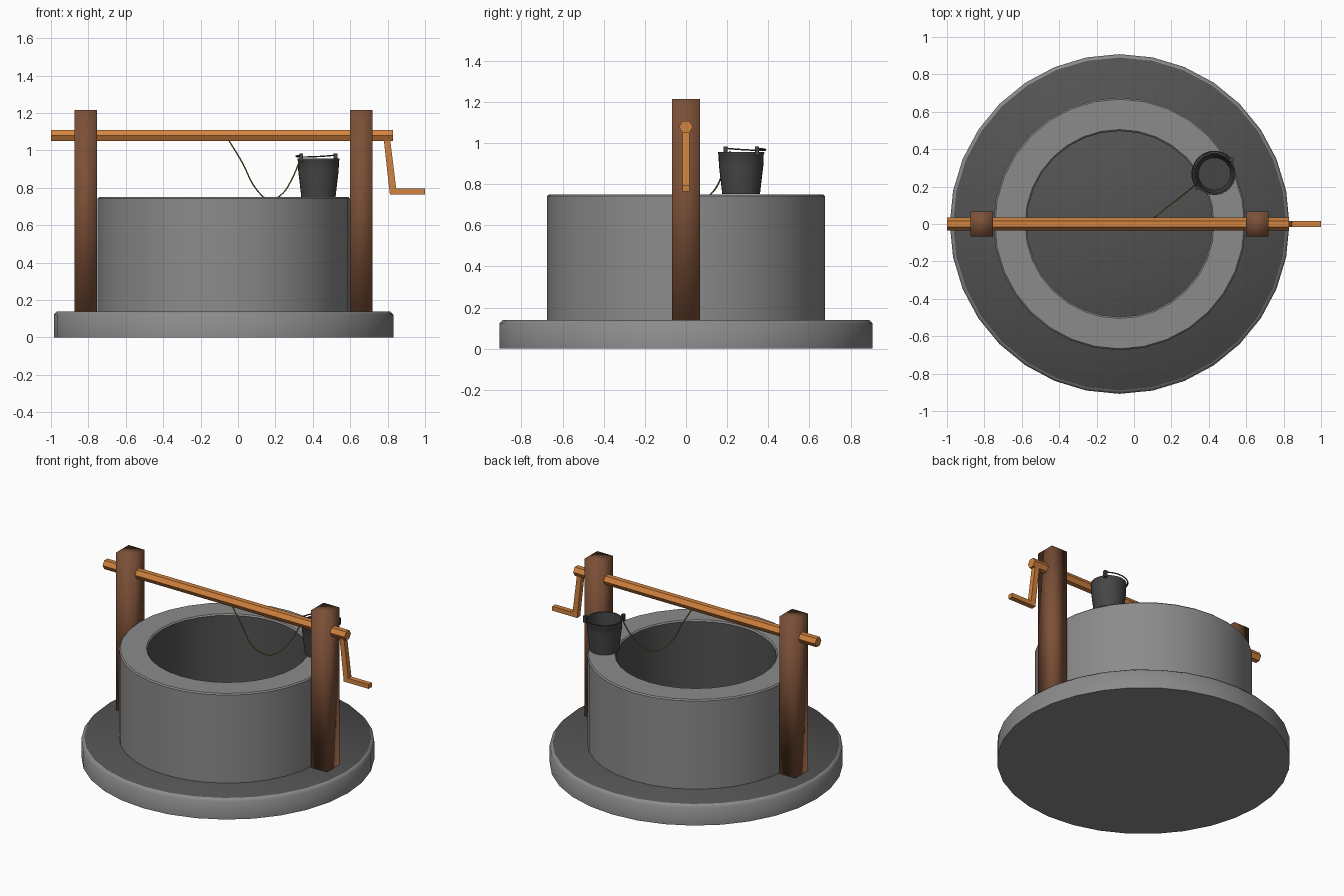
import bpy, bmesh
from math import sin, cos, pi, atan2, radians
from mathutils import Vector

if "Cube" in bpy.data.objects:
    bpy.data.objects.remove(bpy.data.objects["Cube"])


def material(name, r, g, b):
    m = bpy.data.materials.new(name)
    m.use_nodes = True
    m.diffuse_color = (r, g, b, 1)
    m.node_tree.nodes["Principled BSDF"].inputs["Base Color"].default_value = (r, g, b, 1)
    return m


STONE = material("stone grey", 0.26, 0.26, 0.26)
DARK = material("dark grey", 0.085, 0.085, 0.085)
BROWN = material("brown wood", 0.2, 0.08, 0.038)
ORANGE = material("orange wood", 0.65, 0.23, 0.05)
IRON = material("bucket iron", 0.06, 0.06, 0.06)
ROPE = material("rope yellow", 0.28, 0.2, 0.04)


def finish(name, bm, mats, angle=None):
    """Turn a bmesh into an object; angle is the smoothing limit in degrees."""
    bmesh.ops.recalc_face_normals(bm, faces=bm.faces)
    me = bpy.data.meshes.new(name)
    bm.to_mesh(me)
    bm.free()
    for m in mats:
        me.materials.append(m)
    ob = bpy.data.objects.new(name, me)
    bpy.context.collection.objects.link(ob)
    if angle is not None:
        bpy.ops.object.select_all(action='DESELECT')
        ob.select_set(True)
        bpy.context.view_layer.objects.active = ob
        if angle >= 180:
            bpy.ops.object.shade_smooth()
        else:
            bpy.ops.object.shade_smooth_by_angle(angle=radians(angle))
    return ob


def lathe(profile, center, sides, closed=False):
    """Spin (radius, z) points about a vertical axis; open ends are capped."""
    bm = bmesh.new()
    rings = [[bm.verts.new((center[0] + r * cos(2 * pi * i / sides),
                            center[1] + r * sin(2 * pi * i / sides), z))
              for i in range(sides)] for r, z in profile]
    pairs = list(zip(rings, rings[1:]))
    if closed:
        pairs.append((rings[-1], rings[0]))
    for a, b in pairs:
        for i in range(sides):
            j = (i + 1) % sides
            bm.faces.new((a[i], a[j], b[j], b[i]))
    if not closed:
        bm.faces.new(rings[0])
        bm.faces.new(rings[-1])
    return bm


def box(size, center):
    bm = bmesh.new()
    bmesh.ops.create_cube(bm, size=1)
    bmesh.ops.scale(bm, vec=size, verts=bm.verts)
    bmesh.ops.translate(bm, vec=center, verts=bm.verts)
    return bm


def tube(name, points, radius, mat):
    """Thin round cord through smooth points."""
    cu = bpy.data.curves.new(name, 'CURVE')
    cu.dimensions = '3D'
    cu.bevel_depth = radius
    cu.bevel_resolution = 1
    cu.resolution_u = 6
    sp = cu.splines.new('BEZIER')
    sp.bezier_points.add(len(points) - 1)
    for bp, p in zip(sp.bezier_points, points):
        bp.co = p
        bp.handle_left_type = bp.handle_right_type = 'AUTO'
    cu.materials.append(mat)
    ob = bpy.data.objects.new(name, cu)
    bpy.context.collection.objects.link(ob)
    return ob


CENTER = (-0.077, 0)

# Round base slab with a dark top
bm = lathe([(0.908, 0), (0.908, 0.122), (0.89, 0.14)], CENTER, 32)
for f in bm.faces:
    f.material_index = int(f.calc_center_median().z > 0.139)
finish("base_slab", bm, [STONE, DARK], 50)

# Ring wall, dark on the inside
bm = lathe([(0.675, 0.14), (0.675, 0.742), (0.667, 0.75),
            (0.505, 0.75), (0.497, 0.742), (0.497, 0.14)], CENTER, 32, closed=True)
for f in bm.faces:
    c = f.calc_center_median() - Vector((*CENTER, 0))
    f.material_index = int(c.xy.length < 0.498 and c.z < 0.741)
finish("well_wall", bm, [STONE, DARK], 40)

# Two posts
for name, x in (("right_post", -0.815), ("left_post", 0.66)):
    finish(name, box((0.12, 0.135, 1.075), (x, 0, 0.6775)), [BROWN], 180)

# Six-sided winding beam
bm = bmesh.new()
ends = [[bm.verts.new((x, 0.034 * cos(k * pi / 3), 1.079 + 0.034 * sin(k * pi / 3)))
         for k in range(6)] for x in (-1, 0.83)]
for k in range(6):
    j = (k + 1) % 6
    bm.faces.new((ends[0][k], ends[0][j], ends[1][j], ends[1][k]))
for e in ends:
    bm.faces.new(e)
finish("winding_beam", bm, [ORANGE])

# Bent crank: a flat outline with thickness
upper = [(0.812, 1.07), (0.846, 0.795), (1.0, 0.795)]
lower = [(0.778, 1.07), (0.812, 0.765), (1.0, 0.765)]
bm = bmesh.new()
rows = [[bm.verts.new((x, -0.017, z)) for x, z in line] for line in (upper, lower)]
faces = [bm.faces.new((rows[0][i], rows[0][i + 1], rows[1][i + 1], rows[1][i]))
         for i in range(2)]
ext = bmesh.ops.extrude_face_region(bm, geom=faces, use_keep_orig=True)
bmesh.ops.translate(bm, vec=(0, 0.034, 0),
                    verts=[g for g in ext["geom"] if isinstance(g, bmesh.types.BMVert)])
finish("crank_handle", bm, [ORANGE])

# Hollow bucket with a rolled rim
BUCKET = Vector((0.43, 0.268, 0))
bm = lathe([(0.092, 0.752), (0.096, 0.79), (0.108, 0.89), (0.11, 0.945), (0.113, 0.95),
            (0.112, 0.957), (0.104, 0.955), (0.1, 0.89), (0.086, 0.765)], BUCKET, 32)
finish("bucket", bm, [IRON], 40)

# Bucket ears and the handle lying over to one side
turn = atan2(0.155, 0.185)
for name, side in (("bucket_ear_right", -1), ("bucket_ear_left", 1)):
    p = BUCKET + 0.119 * side * Vector((cos(turn), sin(turn), 0))
    finish(name, box((0.02, 0.02, 0.045), (p.x, p.y, 0.962)), [IRON])
arc = [BUCKET + Vector((0.119 * cos(turn + pi * i / 8), 0.119 * sin(turn + pi * i / 8),
                        0.975 - 0.01 * sin(pi * i / 8))) for i in range(9)]
tube("bucket_handle", arc, 0.004, IRON)

# Slack rope from the beam to the bucket
tube("rope", [(-0.05, 0, 1.055), (0.02, 0.005, 0.94), (0.1, 0.03, 0.79), (0.17, 0.085, 0.737),
              (0.23, 0.13, 0.762), (0.29, 0.178, 0.85), (0.335, 0.215, 0.96)], 0.004, ROPE)
